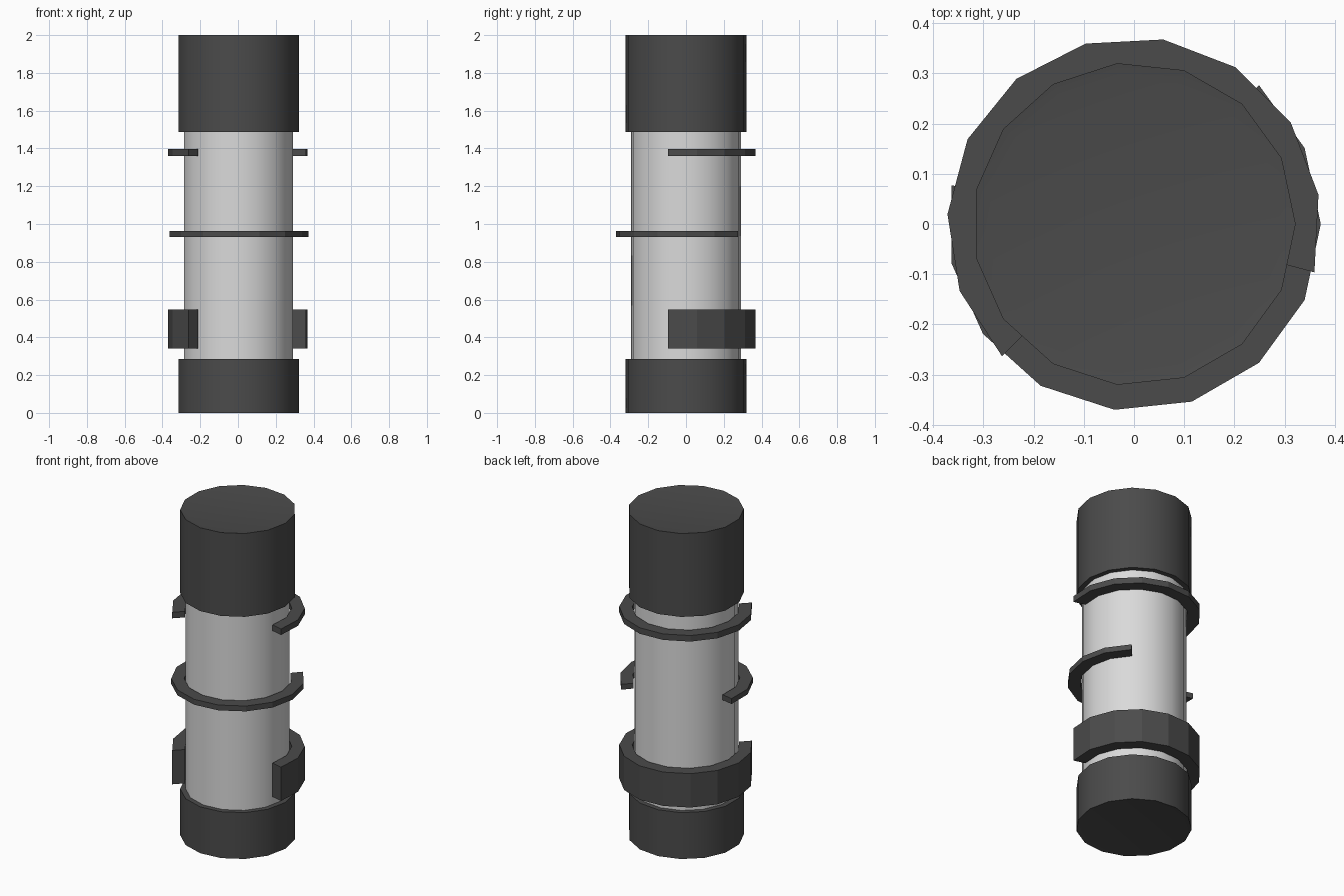
import bpy, bmesh, math

if "Cube" in bpy.data.objects:
    bpy.data.objects.remove(bpy.data.objects["Cube"])

SIDES = 15
R_BODY, R_CAP, R_CLIP_IN, R_CLIP_OUT = 0.292, 0.322, 0.30, 0.372


def material(name, value):
    m = bpy.data.materials.new(name)
    m.diffuse_color = (value, value, value, 1)
    m.use_nodes = True
    m.node_tree.nodes["Principled BSDF"].inputs["Base Color"].default_value = m.diffuse_color
    return m


dark = material("dark grey", 0.07)
light = material("light grey", 0.70)


def finish(name, bm, mat, smooth):
    bmesh.ops.recalc_face_normals(bm, faces=bm.faces)
    me = bpy.data.meshes.new(name)
    bm.to_mesh(me)
    bm.free()
    me.materials.append(mat)
    ob = bpy.data.objects.new(name, me)
    bpy.context.collection.objects.link(ob)
    if smooth:
        bpy.ops.object.select_all(action='DESELECT')
        ob.select_set(True)
        bpy.context.view_layer.objects.active = ob
        bpy.ops.object.shade_smooth_by_angle(angle=math.radians(40))
    return ob


def point(r, deg, z):
    a = math.radians(deg)
    return (r * math.cos(a), r * math.sin(a), z)


def lathe(name, profile, mat):
    """Stack of 15-sided rings, closed by a flat face at both ends."""
    bm = bmesh.new()
    step = 360 / SIDES
    rings = [[bm.verts.new(point(r, i * step, z)) for i in range(SIDES)] for r, z in profile]
    for a, b in zip(rings, rings[1:]):
        for i in range(SIDES):
            j = (i + 1) % SIDES
            bm.faces.new((a[i], a[j], b[j], b[i]))
    bm.faces.new(rings[0])
    bm.faces.new(rings[-1])
    return finish(name, bm, mat, True)


def clip(name, start, z0, z1):
    """Open C-shaped band sweeping 240 degrees in ten flat segments."""
    bm = bmesh.new()
    sections = []
    for i in range(11):
        a = start + 24 * i
        sections.append([bm.verts.new(point(r, a, z)) for r, z in
                         ((R_CLIP_IN, z0), (R_CLIP_OUT, z0), (R_CLIP_OUT, z1), (R_CLIP_IN, z1))])
    for s, t in zip(sections, sections[1:]):
        for k in range(4):
            n = (k + 1) % 4
            bm.faces.new((s[k], s[n], t[n], t[k]))
    bm.faces.new(sections[0])
    bm.faces.new(sections[-1])
    return finish(name, bm, dark, False)


# Pale tube between the caps
lathe("tube_body", [(R_BODY, 0.25), (R_BODY, 1.52)], light)

# End caps, each with a shallow dished end face
DIP = 0.005
lathe("bottom_cap", [(R_BODY, DIP), (R_CAP, 0), (R_CAP, 0.285), (R_BODY - 0.01, 0.285)], dark)
lathe("top_cap", [(R_BODY - 0.01, 1.488), (R_CAP, 1.488), (R_CAP, 2), (R_BODY, 2 - DIP)], dark)

# Clips: two open at the front, the middle one open at the back
clip("lower_wide_clip", -15, 0.34, 0.548)
clip("middle_clip", 168, 0.93, 0.963)
clip("upper_clip", -15, 1.36, 1.397)
